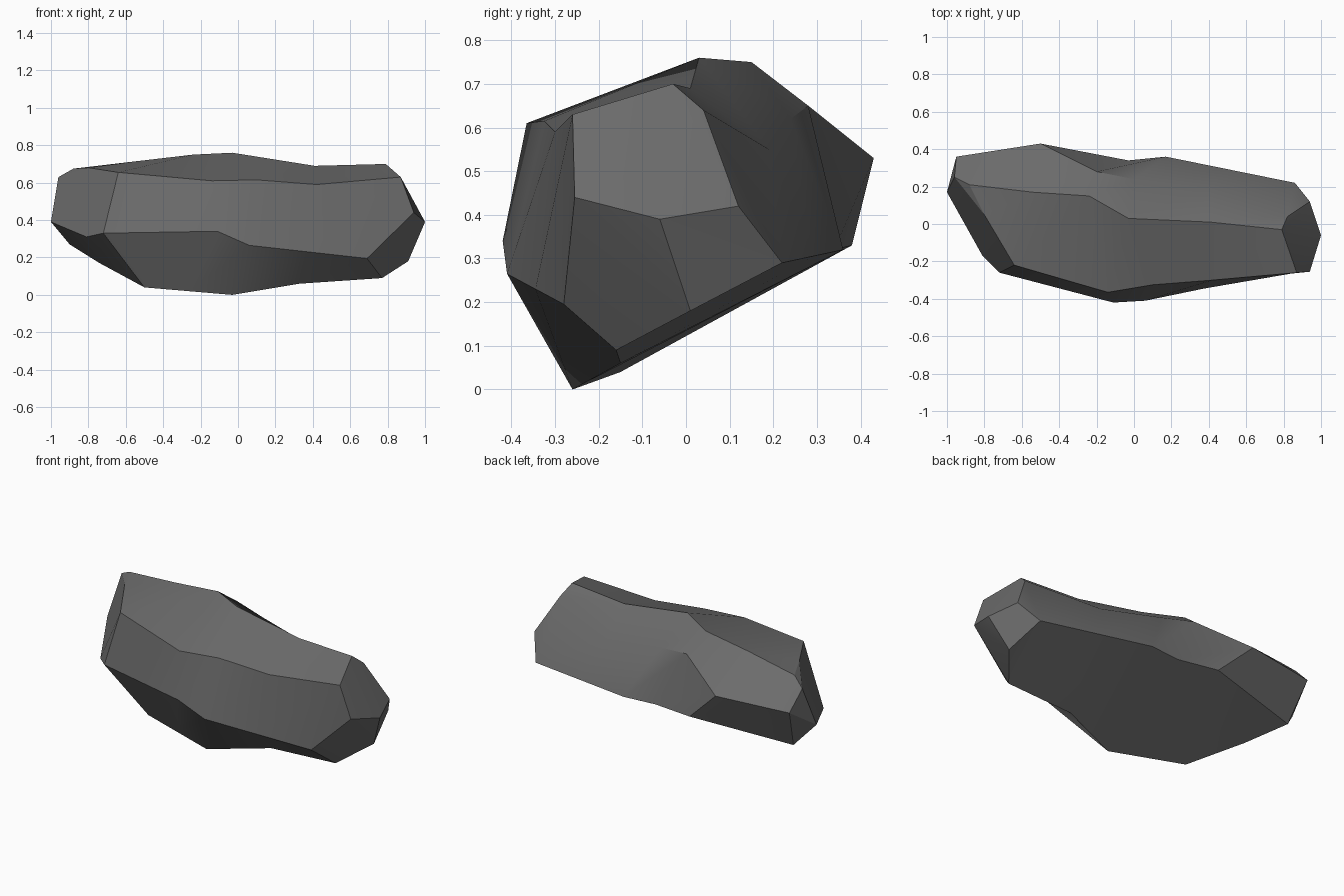
import bpy, bmesh, math

cube = bpy.data.objects.get("Cube")
if cube:
    bpy.data.objects.remove(cube, do_unlink=True)

# Ridge lines of the boulder, each running from -x to +x.
# None stands for the midpoint of its two neighbours.
ridges = {
    "bottom": [(-.9, .25, .27), (-.74, .07, .17), (-.5, -.15, .04), None,
               (-.03, -.26, 0), (.33, -.15, .06), (.77, -.16, .09), (.91, .01, .18)],
    "lower_front": [(-1, .17, .39), (-.81, -.17, .31), (-.72, -.26, .33), (-.11, -.42, .34),
                    (.06, -.41, .265), None, (.69, -.28, .195), (.94, -.255, .44)],
    "upper_front": [(-.96, .25, .63), (-.8, .05, .68), (-.64, -.22, .655), (-.14, -.365, .61),
                    (.1, -.325, .615), (.42, -.3, .59), (.87, -.26, .63), (.94, -.255, .44)],
    "crest": [(-.96, .25, .63), (-.88, .21, .675), (-.54, .17, .715), (-.24, .15, .75),
              (-.03, .03, .76), (.41, .01, .69), (.79, -.03, .7), (1, -.06, .39)],
    "upper_back": [(-.95, .36, .52), None, (-.5, .43, .53), (-.2, .28, .65),
                   (0, .24, .62), (.4, .19, .55), (.82, .04, .64), (.94, .12, .42)],
    "lower_back": [(-.9, .25, .27), None, (-.29, .38, .33), (-.03, .34, .32),
                   (.17, .36, .32), None, (.86, .22, .29), (.86, .22, .29)],
}


def filled(line):
    """Replace each gap with the midpoint of the points beside it."""
    return [p or tuple((a + b) / 2 for a, b in zip(line[i - 1], line[i + 1]))
            for i, p in enumerate(line)]


def get_vert(bm, lookup, point):
    """Share one vertex between ridges that meet."""
    if point not in lookup:
        lookup[point] = bm.verts.new(point)
    return lookup[point]


def add_face(bm, corners):
    """Add a face, dropping repeated corners where ridges meet."""
    corners = list(dict.fromkeys(corners))
    if len(corners) > 2:
        bm.faces.new(corners)


def add_cap(bm, ring, apex):
    """Close an end with a fan spreading from one corner."""
    ring = list(dict.fromkeys(ring))
    for a, b in zip(ring, ring[1:] + ring[:1]):
        if apex not in (a, b):
            bm.faces.new((apex, a, b))


# Skin the facets between neighbouring ridges
bm = bmesh.new()
lookup = {}
lines = [[get_vert(bm, lookup, p) for p in filled(line)] for line in ridges.values()]
for line, following in zip(lines, lines[1:] + lines[:1]):
    for i in range(len(line) - 1):
        add_face(bm, (line[i], line[i + 1], following[i + 1], following[i]))

# Close both ends at their outermost points
for end in (0, -1):
    ring = [line[end] for line in lines]
    add_cap(bm, ring, max(ring, key=lambda v: abs(v.co.x)))
bmesh.ops.recalc_face_normals(bm, faces=bm.faces)

mesh = bpy.data.meshes.new("boulder")
bm.to_mesh(mesh)
bm.free()
boulder = bpy.data.objects.new("boulder", mesh)
bpy.context.collection.objects.link(boulder)

# Dark grey stone
stone = bpy.data.materials.new("dark grey stone")
stone.use_nodes = True
colour = (.15, .15, .15, 1)
stone.diffuse_color = colour
stone.node_tree.nodes["Principled BSDF"].inputs["Base Color"].default_value = colour
mesh.materials.append(stone)

# Soften shallow facets, keep the ridges crisp
bpy.ops.object.select_all(action="DESELECT")
boulder.select_set(True)
bpy.context.view_layer.objects.active = boulder
bpy.ops.object.shade_smooth_by_angle(angle=math.radians(30))
